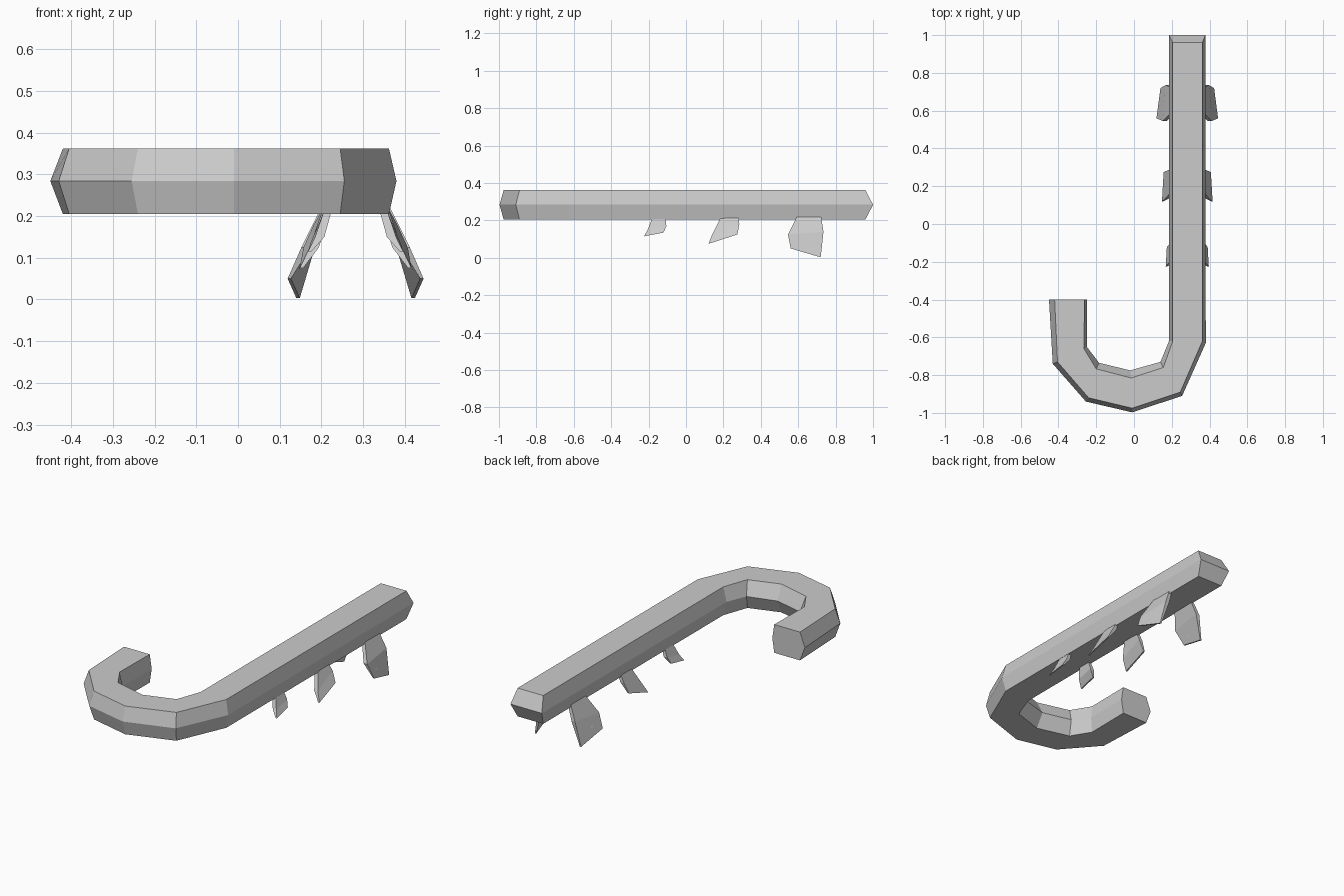
import bpy
import bmesh

cube = bpy.data.objects.get("Cube")
if cube:
    bpy.data.objects.remove(cube, do_unlink=True)

# One flat grey for the whole model
grey = bpy.data.materials.new("light_grey")
grey.use_nodes = True
colour = (0.6, 0.6, 0.6, 1)
grey.diffuse_color = colour
shader = next(n for n in grey.node_tree.nodes if n.type == 'BSDF_PRINCIPLED')
shader.inputs["Base Color"].default_value = colour


def loft(name, rings):
    """Skin a list of equal point rings and close both ends."""
    bm = bmesh.new()
    rows = [[bm.verts.new(point) for point in ring] for ring in rings]
    count = len(rows[0])
    for lower, upper in zip(rows, rows[1:]):
        for i in range(count):
            j = (i + 1) % count
            bm.faces.new((lower[i], lower[j], upper[j], upper[i]))
    # Fold six-sided ends along the waist, so a pointed end stays crisp
    for row in (rows[0], rows[-1]):
        if count == 6:
            bm.faces.new(row[:4])
            bm.faces.new(row[3:] + row[:1])
        else:
            bm.faces.new(row)
    bmesh.ops.recalc_face_normals(bm, faces=bm.faces)
    mesh = bpy.data.meshes.new(name)
    bm.to_mesh(mesh)
    bm.free()
    mesh.materials.append(grey)
    obj = bpy.data.objects.new(name, mesh)
    bpy.context.collection.objects.link(obj)
    return obj


# Hooked body: outlines of the six-sided bar, from hook end to stem end
BOTTOM, WAIST, TOP = 0.205, 0.284, 0.362
outer_waist = [(-.45, -.4), (-.43, -.74), (-.255, -.94), (-.01, -.997),
               (.255, -.91), (.38, -.63), (.378, 1)]
outer_flat = [(-.42, -.4), (-.405, -.73), (-.24, -.92), (-.01, -.975),
              (.245, -.89), (.362, -.62), (.362, .96)]
inner_flat = [(-.262, -.4), (-.265, -.66), (-.2, -.767), (-.015, -.815),
              (.155, -.76), (.205, -.62), (.205, .96)]
inner_waist = [(-.25, -.4), (-.25, -.65), (-.185, -.735), (-.02, -.775),
               (.14, -.73), (.185, -.62), (.185, 1)]

body_rings = []
for ow, of, nf, nw in zip(outer_waist, outer_flat, inner_flat, inner_waist):
    body_rings.append([(*ow, WAIST), (*of, TOP), (*nf, TOP),
                       (*nw, WAIST), (*nf, BOTTOM), (*of, BOTTOM)])
loft("hooked_body", body_rings)

# Thorn legs: each ring is a front and a back corner (spread, y, z),
# where spread is the distance from the middle of the stem
STEM_X = 0.282
legs = {
    "front": [((.075, -.18, .215), (.075, -.11, .215)),
              ((.097, -.205, .15), (.093, -.105, .17)),
              ((.114, -.225, .115), (.108, -.12, .135))],
    "middle": [((.075, .19, .225), (.075, .28, .225)),
               ((.11, .14, .125), (.1, .285, .18)),
               ((.134, .12, .075), (.125, .275, .125))],
    "back": [((.075, .6, .235), (.075, .72, .235)),
             ((.13, .545, .125), (.115, .735, .14)),
             ((.163, .56, .05), (.142, .72, .003))],
}
for place, rows in legs.items():
    for side, sign in (("left", 1), ("right", -1)):
        rings = []
        for thickness, (front, back) in zip((.018, .022, .008), rows):
            ring = []
            for (spread, y, z), inset in ((front, 0), (back, 0),
                                          (back, thickness),
                                          (front, thickness)):
                ring.append((STEM_X + sign * (spread - inset), y, z))
            rings.append(ring)
        loft(f"{place}_{side}_thorn_leg", rings)
